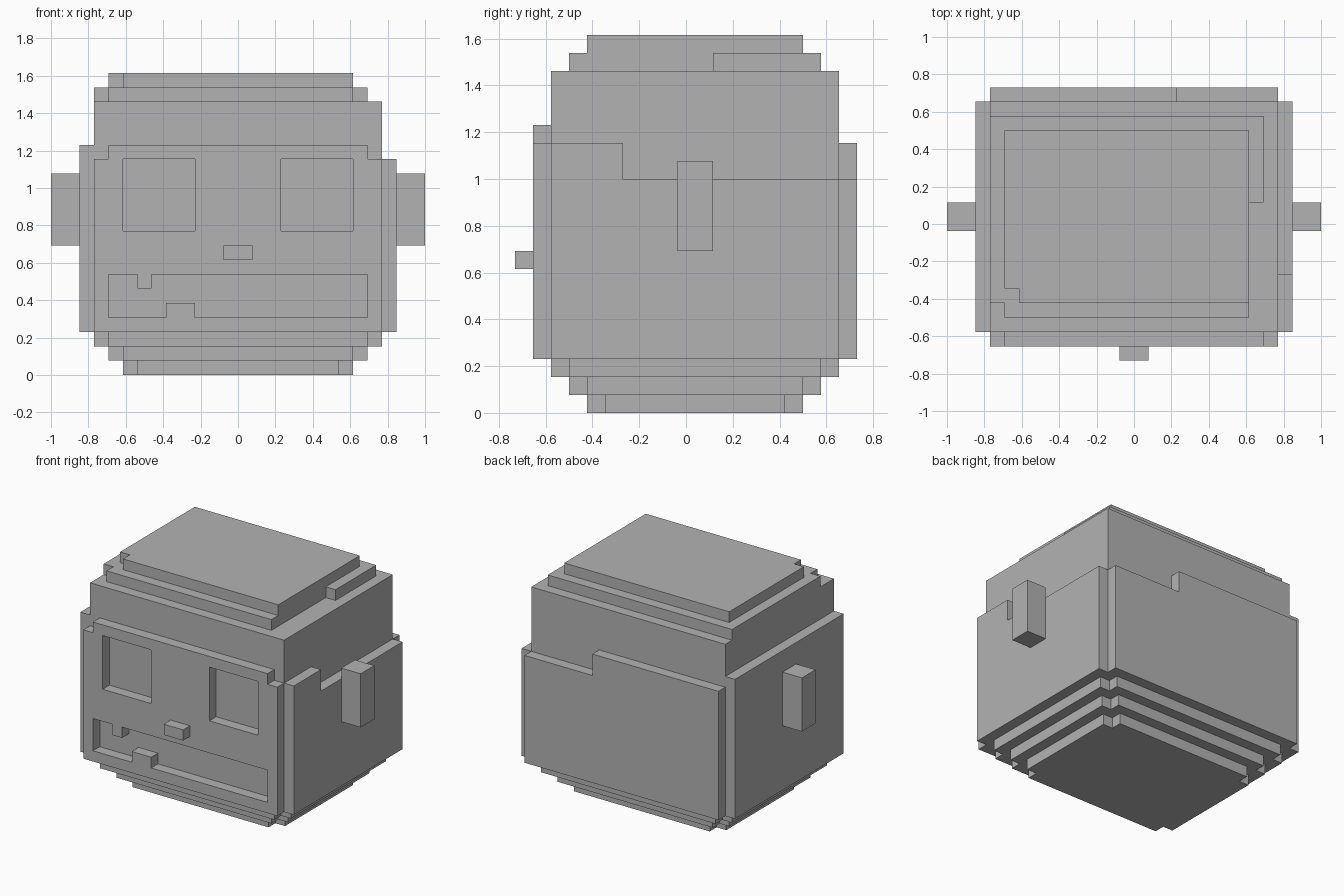
import bpy
import bmesh

if "Cube" in bpy.data.objects:
    bpy.data.objects.remove(bpy.data.objects["Cube"], do_unlink=True)

U = 1 / 13  # size of one block

grey = bpy.data.materials.new("plain_grey")
grey.use_nodes = True
grey.diffuse_color = (0.45, 0.45, 0.45, 1)
grey.node_tree.nodes["Principled BSDF"].inputs["Base Color"].default_value = (0.45, 0.45, 0.45, 1)

# Ways to place a flat outline (a, b) at depth d, in block units
PLANES = {
    "top": lambda a, b, d: (a, b, d),
    "front": lambda a, b, d: (a, d, b),
    "side": lambda a, b, d: (d, a, b),
}


def prism(name, plane, outline, d0, d1):
    """Extrude a flat outline from depth d0 to d1."""
    place = PLANES[plane]
    bm = bmesh.new()
    face = bm.faces.new([bm.verts.new([c * U for c in place(a, b, d0)]) for a, b in outline])
    moved = bmesh.ops.extrude_face_region(bm, geom=[face])["geom"]
    shift = [c * U for c in place(0, 0, d1 - d0)]
    bmesh.ops.translate(bm, vec=shift, verts=[v for v in moved if isinstance(v, bmesh.types.BMVert)])
    bmesh.ops.recalc_face_normals(bm, faces=bm.faces)
    mesh = bpy.data.meshes.new(name)
    bm.to_mesh(mesh)
    bm.free()
    mesh.materials.append(grey)
    obj = bpy.data.objects.new(name, mesh)
    bpy.context.collection.objects.link(obj)
    return obj


def rect(a0, b0, a1, b1):
    return [(a0, b0), (a1, b0), (a1, b1), (a0, b1)]


def notched(x, y0, y1):
    """Rectangle with one block missing at each corner."""
    i = x - 1
    return [(-i, y0), (i, y0), (i, y0 + 1), (x, y0 + 1), (x, y1 - 1), (i, y1 - 1),
            (i, y1), (-i, y1), (-i, y1 - 1), (-x, y1 - 1), (-x, y0 + 1), (-i, y0 + 1)]


def cut(target, cutter):
    mod = target.modifiers.new(cutter.name, "BOOLEAN")
    mod.operation = "DIFFERENCE"
    mod.solver = "EXACT"
    mod.object = cutter
    bpy.context.view_layer.objects.active = target
    bpy.ops.object.modifier_apply(modifier=mod.name)
    bpy.data.objects.remove(cutter, do_unlink=True)


# Stepped chin layers
for k in range(3):
    prism(f"chin_layer_{k + 1}", "top", notched(8 + k, -5.5 - k, 6.5 + k), k, k + 1)

# Core of the head
prism("head_core", "top", rect(-10, -7.5, 10, 8.5), 3, 19)

# Uneven crown layers
prism("crown_lower", "top",
      [(-9, -6.5), (8, -6.5), (8, 1.5), (9, 1.5), (9, 7.5), (-10, 7.5), (-10, -5.5), (-9, -5.5)], 19, 20)
prism("crown_upper", "top",
      [(-8, -5.5), (8, -5.5), (8, 6.5), (-9, 6.5), (-9, -4.5), (-8, -4.5)], 20, 21)

# Side and back plates
prism("left_plate", "side",
      [(-7.5, 3), (8.5, 3), (8.5, 13), (-3.5, 13), (-3.5, 15), (-7.5, 15)], 10, 11)
prism("right_plate", "side", rect(-7.5, 3, 8.5, 16), -11, -10)
prism("back_plate", "front",
      [(-10, 3), (10, 3), (10, 13), (3, 13), (3, 15), (-10, 15)], 8.5, 9.5)

# Face plate with eye and mouth openings
face = prism("face_plate", "front",
             [(-10, 3), (10, 3), (10, 15), (9, 15), (9, 16), (-9, 16), (-9, 15), (-10, 15)], -8.5, -7.5)
mouth = [(-9, 4), (-5, 4), (-5, 5), (-3, 5), (-3, 4), (9, 4),
         (9, 7), (-6, 7), (-6, 6), (-7, 6), (-7, 7), (-9, 7)]
openings = {"right_eye": rect(-8, 10, -3, 15), "left_eye": rect(3, 10, 8, 15), "mouth": mouth}
for name, outline in openings.items():
    cut(face, prism(name, "front", outline, -9, -7))

# Nose and ears
prism("nose", "front", rect(-1, 8, 1, 9), -9.5, -8.5)
for name, s in (("left_ear", 1), ("right_ear", -1)):
    prism(name, "side", rect(-0.5, 9, 1.5, 14), 11 * s, 13 * s)
